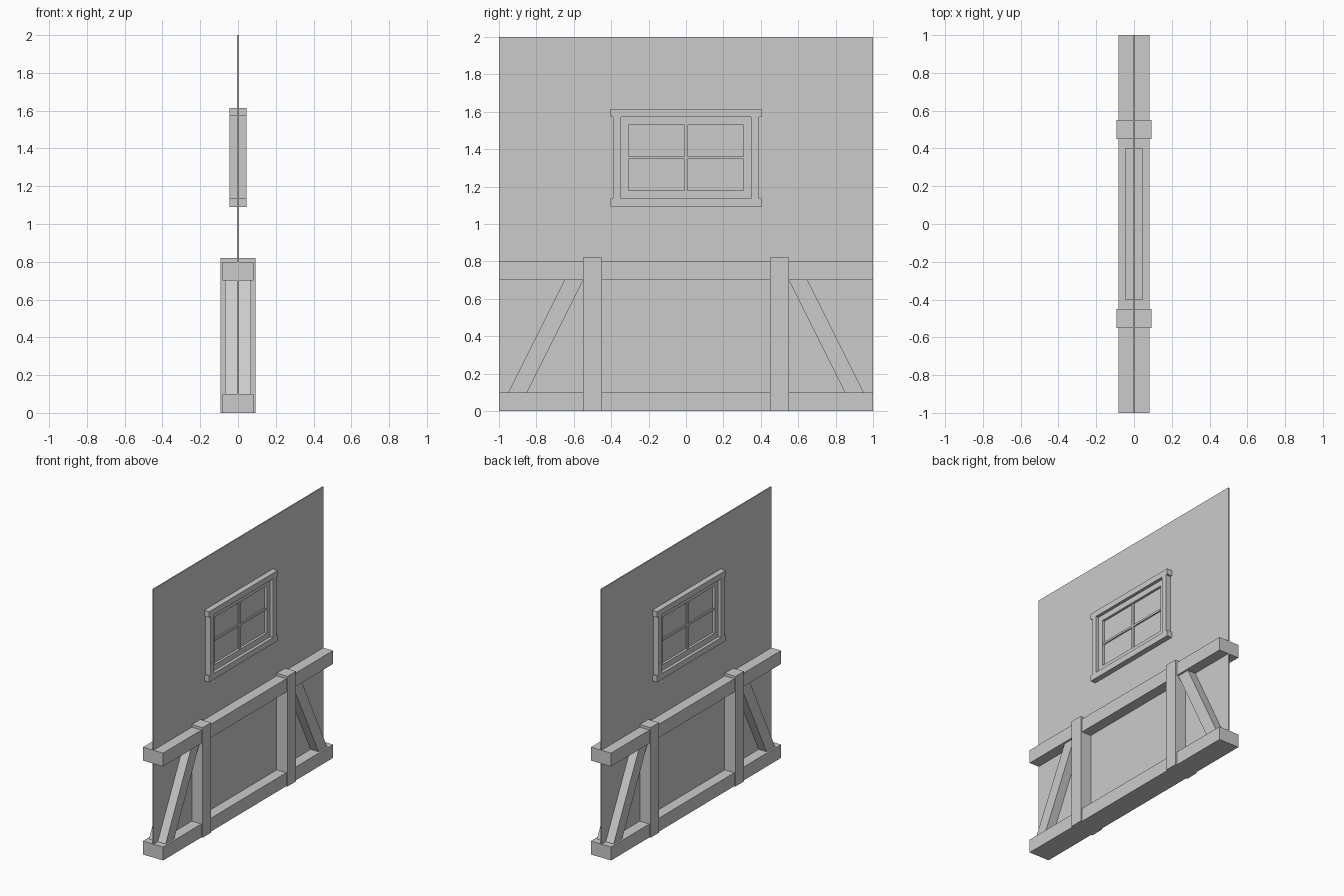
import bpy

if "Cube" in bpy.data.objects:
    bpy.data.objects.remove(bpy.data.objects["Cube"])


def prism(name, outline, half_depth):
    """Extrude a (y, z) outline symmetrically through the wall along x."""
    n = len(outline)
    verts = [(x, y, z) for x in (half_depth, -half_depth) for y, z in outline]
    faces = [tuple(range(n)), tuple(range(2 * n - 1, n - 1, -1))]
    faces += [(i, i + n, (i + 1) % n + n, (i + 1) % n) for i in range(n)]
    mesh = bpy.data.meshes.new(name)
    mesh.from_pydata(verts, [], faces)
    obj = bpy.data.objects.new(name, mesh)
    bpy.context.collection.objects.link(obj)
    return obj


def board(name, y0, y1, z0, z1, half_depth):
    return prism(name, [(y0, z0), (y1, z0), (y1, z1), (y0, z1)], half_depth)


def mirrored(obj):
    """Repeat the part on the other side of y = 0."""
    mod = obj.modifiers.new("mirror", 'MIRROR')
    mod.use_axis = (False, True, False)
    return obj


# Thin wall panel
board("wall_panel", -1, 1, 0, 2, 0.004)

# Timber frame on the lower part of the wall
board("bottom_beam", -1, 1, 0, 0.1, 0.083)
board("top_beam", -1, 1, 0.7, 0.8, 0.083)
mirrored(board("post", 0.45, 0.55, 0, 0.82, 0.093))
mirrored(prism("diagonal_brace",
               [(0.85, 0.1), (0.95, 0.1), (0.65, 0.7), (0.55, 0.7)], 0.069))

# Window surround
board("window_head", -0.403, 0.403, 1.572, 1.615, 0.045)
board("window_sill", -0.403, 0.403, 1.09, 1.135, 0.045)
mirrored(board("window_jamb", 0.347, 0.39, 1.135, 1.572, 0.045))

# Recessed sash
board("sash_top", -0.347, 0.347, 1.53, 1.572, 0.022)
board("sash_bottom", -0.347, 0.347, 1.135, 1.178, 0.022)
mirrored(board("sash_side", 0.308, 0.347, 1.178, 1.53, 0.022))

# Glazing bars
board("glazing_bar_vertical", -0.008, 0.008, 1.178, 1.53, 0.014)
mirrored(board("glazing_bar_horizontal", 0.008, 0.308, 1.347, 1.362, 0.014))
